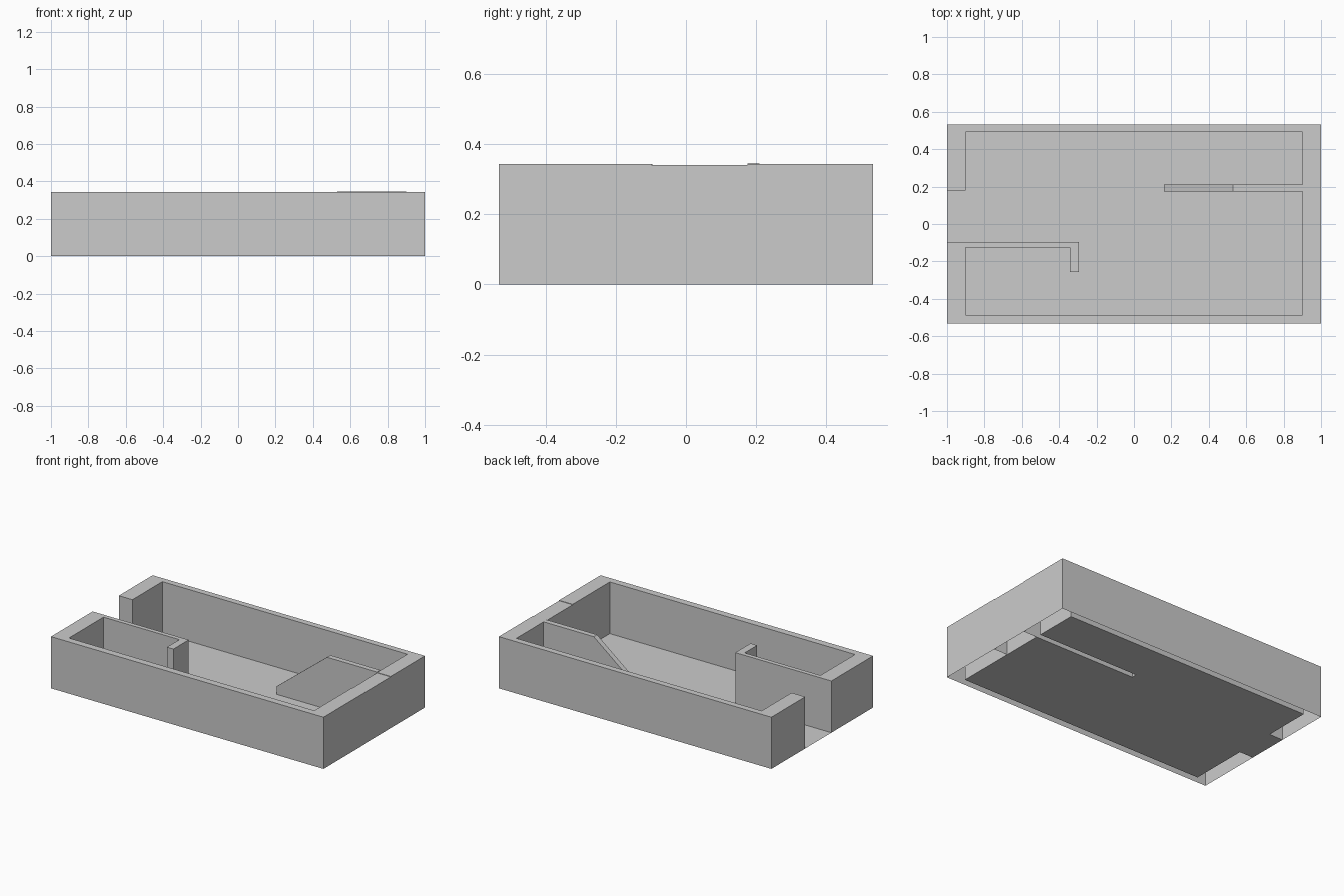
import bpy, bmesh

if "Cube" in bpy.data.objects:
    bpy.data.objects.remove(bpy.data.objects["Cube"])

WALL = 0.343   # main wall height
LOW = 0.340    # slightly lower end wall section
HIGH = 0.345   # partition height


def make_object(name, bm):
    mesh = bpy.data.meshes.new(name)
    bm.to_mesh(mesh)
    bm.free()
    obj = bpy.data.objects.new(name, mesh)
    bpy.context.collection.objects.link(obj)
    return obj


def shell(name, outline, top=WALL, open_edges=()):
    """Hollow wall, open below, from a counter-clockwise outline.
    Points may carry their own top height; open_edges get no side face."""
    bm = bmesh.new()
    low = [bm.verts.new((p[0], p[1], 0)) for p in outline]
    high = [bm.verts.new((p[0], p[1], p[2] if len(p) > 2 else top)) for p in outline]
    n = len(outline)
    for i in range(n):
        if i not in open_edges:
            j = (i + 1) % n
            bm.faces.new((low[i], low[j], high[j], high[i]))
    bm.faces.new(high)
    bmesh.ops.delete(bm, geom=[v for v in bm.verts if not v.link_faces], context='VERTS')
    return make_object(name, bm)


# back wall with its two returns
shell("back_wall", [
    (1, 0.175), (1, 0.533), (-1, 0.533), (-1, 0.178), (-0.9, 0.178),
    (-0.9, 0.492), (0.9, 0.492), (0.9, 0.21), (0.9, 0.175)], open_edges=(7,))

# front wall with its returns and the hooked partition beside the entrance
shell("front_wall", [
    (-1, -0.533), (1, -0.533), (1, -0.098), (0.9, -0.098), (0.9, -0.487),
    (-0.9, -0.487), (-0.9, -0.125), (-0.343, -0.125), (-0.343, -0.256),
    (-0.295, -0.256), (-0.295, -0.096), (-1, -0.096)])

# lower middle section of the end wall
shell("end_wall", [(0.9, -0.098), (1, -0.098), (1, 0.175), (0.9, 0.175)],
      top=LOW, open_edges=(0, 2))

# partition from the end wall, with a sloping free end
shell("partition", [(0.53, 0.175), (0.9, 0.175), (0.9, 0.21), (0.53, 0.21)],
      top=HIGH, open_edges=(1, 3))
shell("partition_slope", [
    (0.16, 0.175, 0.053), (0.53, 0.175, HIGH), (0.53, 0.21, HIGH), (0.16, 0.21, 0.053)],
    open_edges=(1,))

# single-sheet floor, running out through the entrance
bm = bmesh.new()
floor = [(-0.9, -0.487), (0.9, -0.487), (0.9, 0.175), (0.16, 0.175), (0.16, 0.21),
         (0.9, 0.21), (0.9, 0.492), (-0.9, 0.492), (-0.9, 0.178), (-1, 0.178),
         (-1, -0.096), (-0.9, -0.096)]
bm.faces.new([bm.verts.new((x, y, 0)) for x, y in floor])
make_object("floor", bm)
